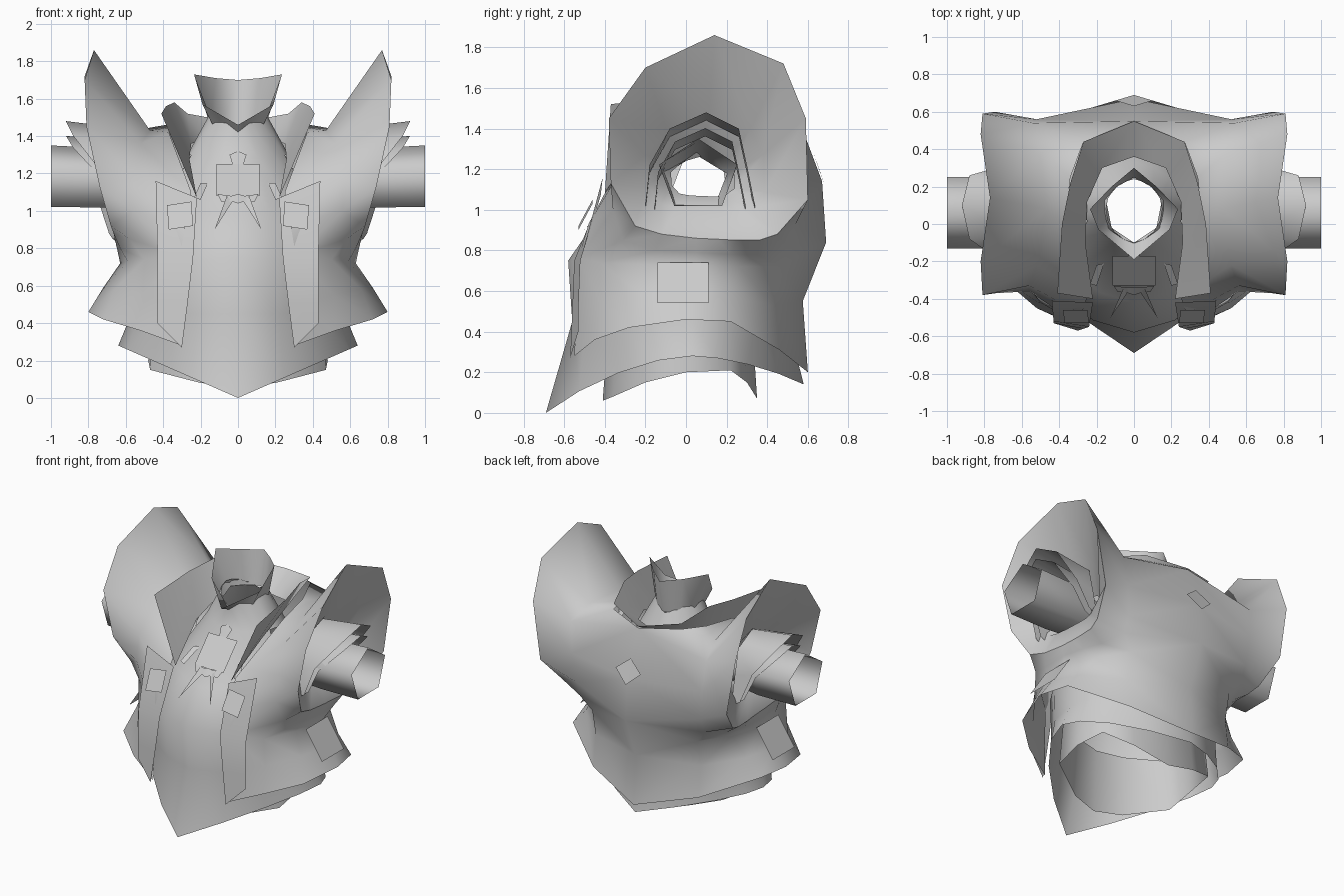
import bpy, bmesh
from math import sin, cos, pi, radians
from mathutils import Vector

cube = bpy.data.objects.get("Cube")
if cube:
    bpy.data.objects.remove(cube, do_unlink=True)

# One plain cloth colour
cloth = bpy.data.materials.new("light_grey_cloth")
cloth.use_nodes = True
cloth.diffuse_color = (0.6, 0.6, 0.6, 1)
cloth.node_tree.nodes["Principled BSDF"].inputs["Base Color"].default_value = (0.6, 0.6, 0.6, 1)

CORE = Vector((0, 0.07, 1.0))


def finish(name, bm):
    """Turn normals outward, mirror across x and shade smooth."""
    bmesh.ops.remove_doubles(bm, verts=bm.verts, dist=0.0005)
    bmesh.ops.recalc_face_normals(bm, faces=bm.faces)
    facing = sum(f.normal.dot(f.calc_center_median() - CORE) * f.calc_area() for f in bm.faces)
    if facing < 0:
        bmesh.ops.reverse_faces(bm, faces=bm.faces)
    mesh = bpy.data.meshes.new(name)
    bm.to_mesh(mesh)
    bm.free()
    mesh.materials.append(cloth)
    mesh.shade_smooth()
    mesh.set_sharp_from_angle(angle=radians(80))
    obj = bpy.data.objects.new(name, mesh)
    bpy.context.scene.collection.objects.link(obj)
    mirror = obj.modifiers.new("mirror", "MIRROR")
    mirror.use_clip = True
    mirror.merge_threshold = 0.002


def skin(bm, rows, closed=False, opening=None):
    """Skin a shell across rows of points, leaving out faces in an opening."""
    grid = [[bm.verts.new(p) for p in row] for row in rows]
    for low, high in zip(grid, grid[1:]):
        count = len(low)
        for i in range(count if closed else count - 1):
            j = (i + 1) % count
            corners = (low[i], low[j], high[j], high[i])
            mid = sum((v.co for v in corners), Vector()) / 4
            if not (opening and opening(mid)):
                bm.faces.new(corners)


def loft(name, rows, closed=False, opening=None):
    bm = bmesh.new()
    skin(bm, rows, closed, opening)
    finish(name, bm)


def plate(name, points):
    bm = bmesh.new()
    bm.faces.new([bm.verts.new(p) for p in points])
    finish(name, bm)


def half_ring(front, side, back, steps=8, keel=0.1):
    """Half body section: front (y, z), side (x, y, z), back (y, z)."""
    points = []
    for i in range(steps + 1):
        t = pi * i / steps
        s, c = sin(t), abs(cos(t))
        end = front if i * 2 <= steps else back
        w = c * (1 - keel) + (1 - s) * keel
        points.append((side[0] * s if 0 < i < steps else 0,
                       side[1] + (end[0] - side[1]) * w,
                       side[2] + (end[1] - side[2]) * (1 - s)))
    return points


def arm_ring(x, y, z, ry, rz, sides=5):
    return [(x, y + ry * cos(2 * pi * i / sides + pi / 2),
             z + rz * sin(2 * pi * i / sides + pi / 2)) for i in range(sides)]


# Shirt with a pointed hem and arm openings
shirt_rows = [
    half_ring((-.10, 1.44), (.15, .08, 1.52), (.24, 1.45)),
    half_ring((-.12, 1.28), (.27, .08, 1.3), (.33, 1.3)),
    half_ring((-.42, .98), (.46, .06, 1.0), (.5, 1.0)),
    half_ring((-.58, .75), (.57, .03, .72), (.56, .72)),
    half_ring((-.56, .45), (.57, .03, .45), (.5, .45)),
    half_ring((-.69, 0), (.64, .03, .28), (.58, .14), keel=.5),
]
loft("shirt", shirt_rows,
     opening=lambda m: 1.05 < m.z < 1.25 and abs(m.y - .07) < .12 and m.x > .2)

# Short boxy layer under the shirt
under_hem = [(0, -.41, .06), (.2, -.36, .08), (.47, -.2, .15), (.48, 0, .2),
             (.45, .22, .21), (.25, .3, .15), (0, .35, .07)]
loft("under_layer", [[(x * .95, y * .92, .5) for x, y, z in under_hem], under_hem])

# Flared neck collar, low at the front and peaked at the sides
loft("neck_collar", [
    [(0, -.1, 1.42), (.12, -.02, 1.43), (.15, .13, 1.46), (.09, .2, 1.46), (0, .25, 1.46)],
    [(0, -.19, 1.46), (.19, -.03, 1.57), (.235, .08, 1.73), (.12, .2, 1.71), (0, .3, 1.7)]])

# Coat yoke: rings from the raised armhole rim out to the coat edges,
# starting under the arm and running front, top, back
rim = [(.66, .05, .86), (.665, -.12, .88), (.68, -.25, .92), (.74, -.37, 1.13),
       (.81, -.38, 1.45), (.82, -.2, 1.7), (.77, .14, 1.86), (.82, .48, 1.72),
       (.81, .59, 1.45), (.745, .6, 1.05), (.69, .45, .88), (.67, .36, .85),
       (.665, .25, .85), (.66, .16, .855)]
middle = [(.645, .05, .79), (.63, -.15, .8), (.58, -.31, .85), (.56, -.36, 1.0),
          (.56, -.33, 1.18), (.52, -.22, 1.36), (.47, .08, 1.43), (.5, .38, 1.44),
          (.54, .54, 1.36), (.52, .56, 1.14), (.5, .54, .93), (.5, .5, .82),
          (.57, .35, .78), (.62, .22, .78)]
edge = [(.63, .05, .72), (.59, -.18, .73), (.5, -.42, .74), (.31, -.53, .76),
        (.28, -.48, .93), (.25, -.39, 1.1), (.37, 0, 1.42), (.34, .25, 1.45),
        (.27, .44, 1.48), (0, .55, 1.46), (0, .67, 1.14), (0, .69, .84),
        (.42, .47, .72), (.55, .26, .72)]

# Coat skirt hangs from the waist part of the yoke edge, open at the front
waist = edge[3::-1] + edge[:10:-1]
hip = [(.31, -.54, .5), (.51, -.42, .55), (.66, -.22, .58), (.72, .03, .59),
       (.64, .23, .57), (.42, .43, .53), (0, .575, .55)]
hem = [(.3, -.55, .28), (.52, -.45, .36), (.72, -.28, .42), (.8, 0, .46),
       (.75, .22, .45), (.42, .46, .31), (0, .6, .2)]
coat = bmesh.new()
skin(coat, [rim, middle, edge], closed=True)
skin(coat, [waist, hip, hem])
finish("coat", coat)

# Lining narrows from the armhole rim to the sleeve
lining = [[(reach, .07 + (y - .07) * across, 1.12 + (z - 1.12) * tall) for x, y, z in rim]
          for reach, across, tall in ((.62, .6, .46), (.48, .32, .2))]
loft("armhole_lining", [rim] + lining, closed=True)

# Standing coat collar
loft("coat_collar", [
    [(.22, -.4, 1.07), (.26, -.1, 1.28), (.25, .12, 1.36), (.17, .3, 1.38), (0, .36, 1.36)],
    [(.41, -.37, 1.52), (.385, 0, 1.56), (.34, .22, 1.58), (.27, .44, 1.52), (0, .55, 1.47)]])

# Hanging front panels and their pocket flaps
loft("front_panel", [
    [(.22, -.42, 1.07), (.24, -.55, .75), (.27, -.56, .5), (.3, -.57, .27)],
    [(.44, -.41, 1.16), (.43, -.52, .75), (.43, -.53, .5), (.43, -.53, .4)]])
plate("panel_flap", [(.25, -.46, 1.05), (.38, -.46, 1.03), (.37, -.53, .9), (.24, -.53, .92)])

# Side pockets on the skirt
plate("side_pocket", [(.64, -.14, .74), (.64, .11, .74), (.77, .11, .54), (.77, -.14, .54)])

# Sleeve tube with two nested arched cuffs over it
loft("sleeve", [arm_ring(.45, .05, 1.137, .16, .133), arm_ring(.7, .06, 1.16, .2, .175),
                arm_ring(1.0, .06, 1.168, .2, .182)], closed=True)
arch = [(-.2, 1.0), (-.18, 1.2), (-.08, 1.38), (.1, 1.46), (.26, 1.38), (.3, 1.2), (.34, 1.0)]
reach = [.67, .74, .88, .92, .88, .74, .67]
for name, size in (("outer_cuff", 1), ("inner_cuff", .83)):
    curve = [(.07 + (y - .07) * size, 1 + (z - 1) * size) for y, z in arch]
    loft(name, [[(.6, y, z - .02) for y, z in curve],
                [(x, y, z + .02) for x, (y, z) in zip(reach, curve)]])

# Chest ornament: badge, top tab, ribbon tails, knot, bow and side tassels
plate("badge", [(0, -.17, 1.25), (.115, -.17, 1.25), (.115, -.33, 1.08), (0, -.33, 1.08)])
plate("badge_tab", [(0, -.12, 1.32), (.045, -.13, 1.3), (.03, -.17, 1.25), (0, -.17, 1.25)])
plate("ribbon_tail", [(.03, -.36, 1.05), (.06, -.35, 1.08), (.125, -.5, .9)])
plate("ribbon_knot", [(0, -.34, 1.09), (.035, -.34, 1.08), (.03, -.37, 1.05), (0, -.38, 1.04)])
plate("ribbon_bow", [(.035, -.34, 1.08), (.11, -.33, 1.09), (.09, -.36, 1.05), (.03, -.37, 1.05)])
plate("tassel", [(.16, -.21, 1.15), (.2, -.22, 1.15), (.235, -.32, 1.07), (.2, -.33, 1.06)])

# Diamond patch on the back
plate("back_patch", [(0, .63, 1.27), (.1, .66, 1.19), (0, .69, 1.1)])
